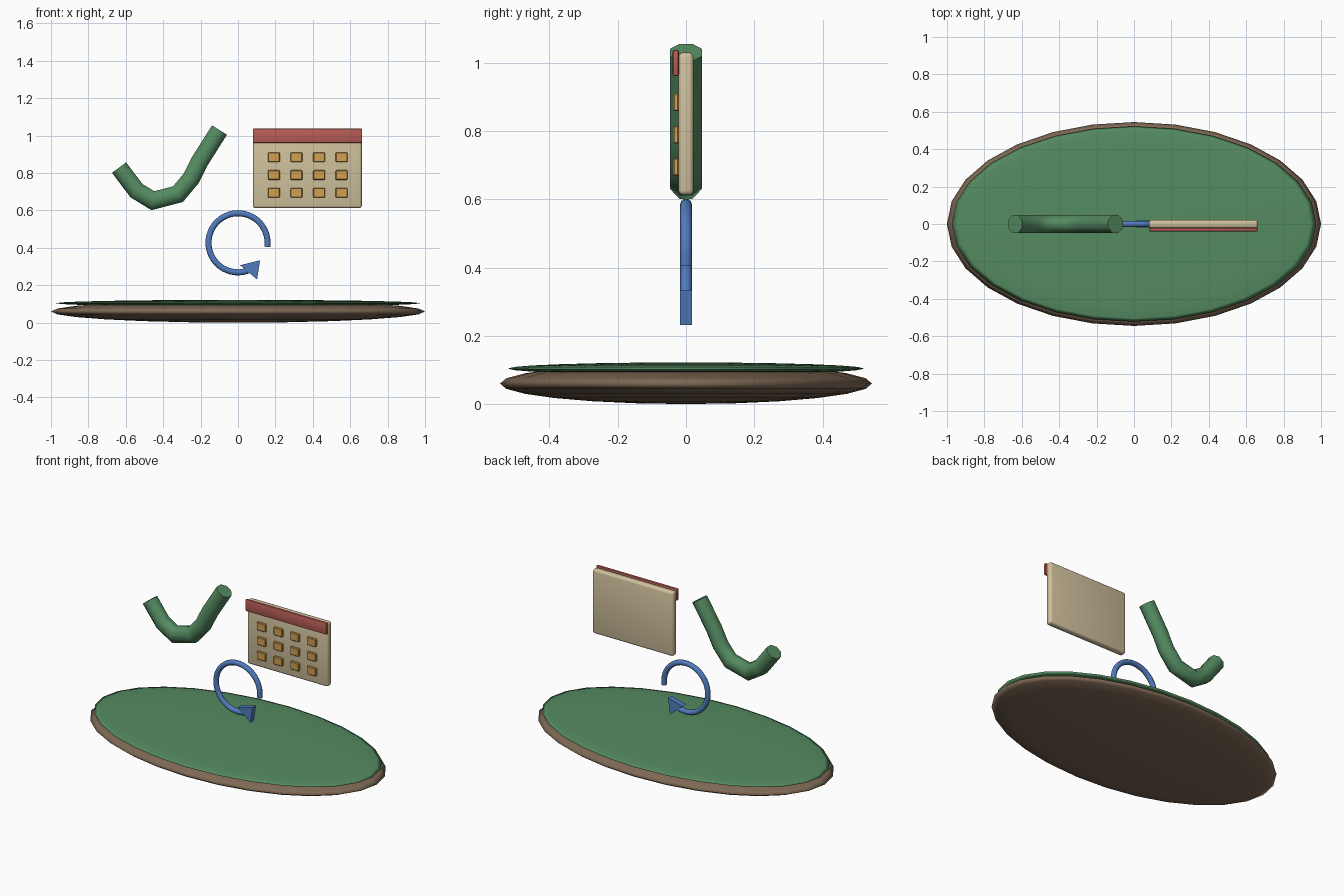
import bpy, bmesh, math
from mathutils import Vector

if "Cube" in bpy.data.objects:
    bpy.data.objects.remove(bpy.data.objects["Cube"])


def material(name, rgb):
    m = bpy.data.materials.new(name)
    m.diffuse_color = (*rgb, 1)
    m.use_nodes = True
    m.node_tree.nodes["Principled BSDF"].inputs["Base Color"].default_value = m.diffuse_color
    return m


GREEN = material("green", (0.09, 0.26, 0.12))
BROWN = material("brown", (0.21, 0.14, 0.09))
BLUE = material("blue", (0.08, 0.20, 0.51))
CREAM = material("cream", (0.64, 0.54, 0.34))
RED = material("red", (0.48, 0.11, 0.09))
GOLD = material("gold", (0.64, 0.35, 0.08))


def finish(name, bm, mat, angle=None):
    bmesh.ops.recalc_face_normals(bm, faces=bm.faces)
    me = bpy.data.meshes.new(name)
    bm.to_mesh(me)
    bm.free()
    me.materials.append(mat)
    ob = bpy.data.objects.new(name, me)
    bpy.context.collection.objects.link(ob)
    if angle:
        bpy.ops.object.select_all(action='DESELECT')
        ob.select_set(True)
        bpy.context.view_layer.objects.active = ob
        bpy.ops.object.shade_smooth_by_angle(angle=math.radians(angle))
    return ob


def disc(name, z, size, mat):
    bm = bmesh.new()
    bmesh.ops.create_uvsphere(bm, u_segments=28, v_segments=12, radius=1)
    for v in bm.verts:
        v.co = Vector((v.co.x * size[0], v.co.y * size[1], z + v.co.z * size[2]))
    return finish(name, bm, mat, 180)


def box(name, lo, hi, mat, bevel, segments=2):
    bm = bmesh.new()
    bmesh.ops.create_cube(bm, size=1)
    for v in bm.verts:
        v.co = Vector([l + (c + 0.5) * (h - l) for c, l, h in zip(v.co, lo, hi)])
    bmesh.ops.bevel(bm, geom=bm.edges[:], offset=bevel, segments=segments,
                    profile=0.5, affect='EDGES')
    return finish(name, bm, mat, 35)


def tube(name, path, radius, sides, mat, angle):
    """Capped tube along a path of (x, z) points, mitred at the bends."""
    pts = [Vector(p) for p in path]
    bm = bmesh.new()
    rings = []
    for i, p in enumerate(pts):
        a = (p - pts[max(i - 1, 0)]).normalized()
        b = (pts[min(i + 1, len(pts) - 1)] - p).normalized()
        t = (a + b).normalized()
        n = Vector((-t.y, t.x)) / max(t.dot(b), t.dot(a))
        ring = []
        for k in range(sides):
            w = 2 * math.pi * (k + 0.5) / sides
            q = p + n * radius * math.cos(w)
            ring.append(bm.verts.new((q.x, radius * math.sin(w), q.y)))
        rings.append(ring)
    for r, s in zip(rings, rings[1:]):
        for k in range(sides):
            j = (k + 1) % sides
            bm.faces.new((r[k], r[j], s[j], s[k]))
    bm.faces.new(rings[0])
    bm.faces.new(rings[-1])
    return finish(name, bm, mat, angle)


# Oval base with a green top
disc("base", 0.06, (1.0, 0.545, 0.06), BROWN)
disc("base_top", 0.104, (0.975, 0.522, 0.018), GREEN)

# Check mark
tube("check_mark", [(-0.636, 0.829), (-0.543, 0.706), (-0.455, 0.652),
                    (-0.321, 0.687), (-0.249, 0.773), (-0.203, 0.865),
                    (-0.099, 1.03)], 0.051, 8, GREEN, 50)

# Circular arrow: open ring and flat triangular head
arc = [math.radians(-8 + 298 * i / 36) for i in range(37)]
tube("arrow_ring", [(0.158 * math.cos(a), 0.427 + 0.158 * math.sin(a)) for a in arc],
     0.017, 10, BLUE, 50)
bm = bmesh.new()
front = bm.faces.new([bm.verts.new((x, -0.018, z)) for x, z in
                      ((0.118, 0.334), (0.011, 0.307), (0.102, 0.231))])
ext = bmesh.ops.extrude_face_region(bm, geom=[front], use_keep_orig=True)
bmesh.ops.translate(bm, vec=(0, 0.036, 0),
                    verts=[e for e in ext["geom"] if isinstance(e, bmesh.types.BMVert)])
finish("arrow_head", bm, BLUE)

# Calendar page, header strip and day squares
box("calendar_page", (0.08, -0.022, 0.612), (0.662, 0.022, 1.03), CREAM, 0.014, 3)
box("calendar_header", (0.079, -0.039, 0.961), (0.664, -0.021, 1.038), RED, 0.006)
for r, z in enumerate((0.884, 0.789, 0.694)):
    for c in range(4):
        x = 0.192 + 0.1207 * c
        box(f"day_{r}_{c}", (x - 0.032, -0.038, z - 0.026),
            (x + 0.032, -0.021, z + 0.026), GOLD, 0.004, 1)
